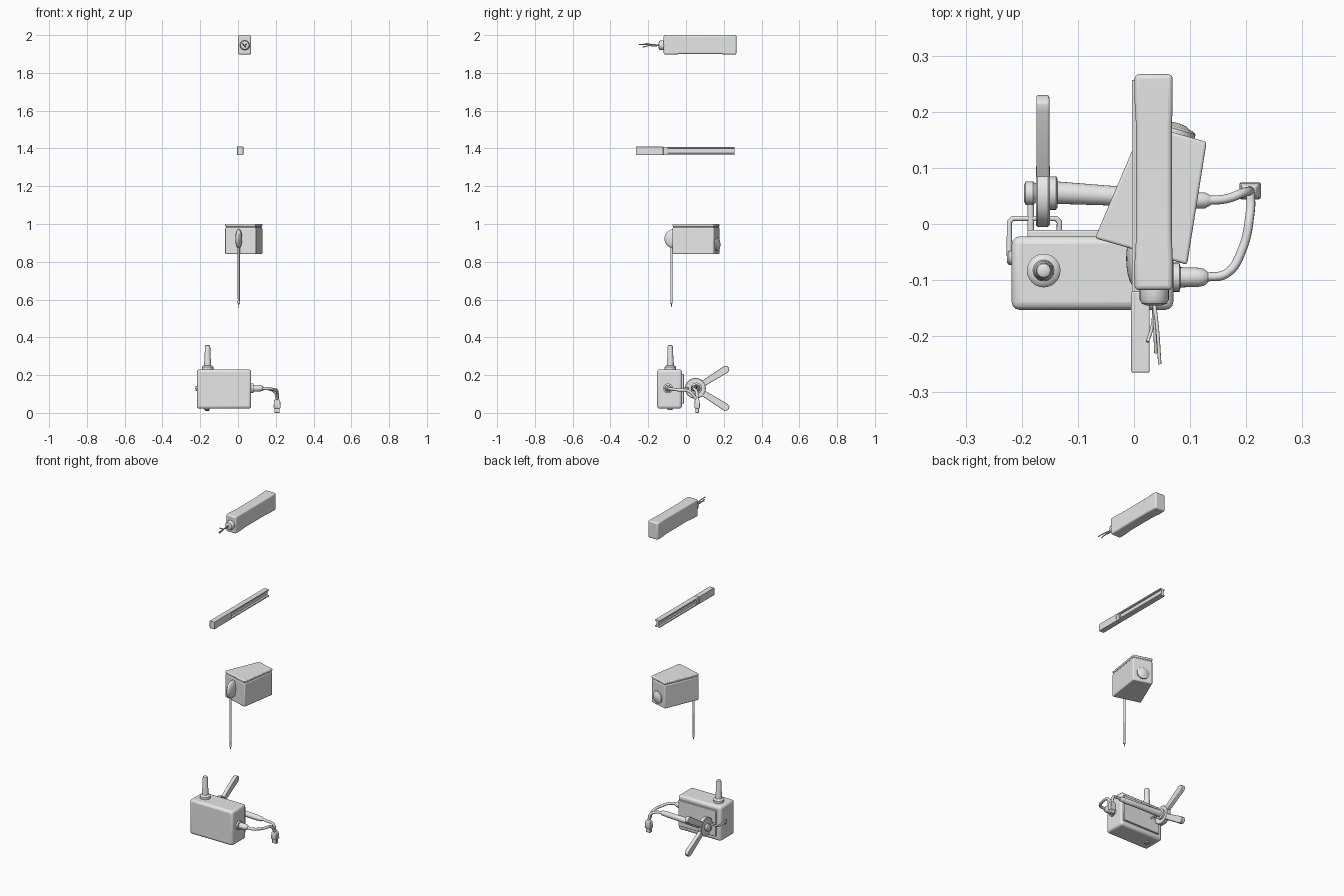
import bpy, bmesh, math
from mathutils import Vector

cube = bpy.data.objects.get("Cube")
if cube:
    bpy.data.objects.remove(cube, do_unlink=True)

GREY = bpy.data.materials.new("plain_grey")
GREY.use_nodes = True
GREY.diffuse_color = (0.8, 0.8, 0.8, 1)
GREY.node_tree.nodes["Principled BSDF"].inputs["Base Color"].default_value = (0.8, 0.8, 0.8, 1)


def finish(name, bm, bevel=0, segments=3):
    bmesh.ops.recalc_face_normals(bm, faces=bm.faces)
    mesh = bpy.data.meshes.new(name)
    bm.to_mesh(mesh)
    bm.free()
    mesh.materials.append(GREY)
    ob = bpy.data.objects.new(name, mesh)
    bpy.context.collection.objects.link(ob)
    if bevel:
        mod = ob.modifiers.new("soft_edges", 'BEVEL')
        mod.width, mod.segments = bevel, segments
        mod.limit_method, mod.angle_limit = 'ANGLE', math.radians(40)
    bpy.ops.object.select_all(action='DESELECT')
    ob.select_set(True)
    bpy.context.view_layer.objects.active = ob
    bpy.ops.object.shade_smooth_by_angle(angle=math.radians(35))
    return ob


def loft(name, rings, bevel=0):
    """Skin closed rings of points and cap both ends."""
    bm = bmesh.new()
    loops = [[bm.verts.new(p) for p in ring] for ring in rings]
    n = len(loops[0])
    for a, b in zip(loops, loops[1:]):
        for i in range(n):
            bm.faces.new((a[i], a[(i + 1) % n], b[(i + 1) % n], b[i]))
    bm.faces.new(loops[0])
    bm.faces.new(loops[-1])
    return finish(name, bm, bevel)


def box(name, lo, hi, bevel=0):
    rect = [(lo[0], lo[1]), (hi[0], lo[1]), (hi[0], hi[1]), (lo[0], hi[1])]
    return loft(name, [[(x, y, z) for x, y in rect] for z in (lo[2], hi[2])], bevel)


def turned(name, start, axis, profile, sides=24):
    """Turn (distance, radius) pairs about an axis from start."""
    axis = Vector(axis).normalized()
    u = axis.orthogonal().normalized()
    v = axis.cross(u)
    turns = [math.tau * i / sides for i in range(sides)]
    return loft(name, [[Vector(start) + axis * d + (u * math.cos(t) + v * math.sin(t)) * r
                        for t in turns] for d, r in profile])


def tube(name, points, radius, smooth=True):
    """Round cable through a few points."""
    curve = bpy.data.curves.new(name, 'CURVE')
    curve.dimensions = '3D'
    curve.bevel_depth, curve.bevel_resolution = radius, 3
    curve.resolution_u = 8
    curve.use_fill_caps = True
    curve.materials.append(GREY)
    if smooth:
        spline = curve.splines.new('BEZIER')
        spline.bezier_points.add(len(points) - 1)
        for bp, p in zip(spline.bezier_points, points):
            bp.co = p
            bp.handle_left_type = bp.handle_right_type = 'AUTO'
    else:
        spline = curve.splines.new('POLY')
        spline.points.add(len(points) - 1)
        for sp, p in zip(spline.points, points):
            sp.co = (*p, 1)
    ob = bpy.data.objects.new(name, curve)
    bpy.context.collection.objects.link(ob)
    return ob


# Battery-like case at the top, with a slightly waisted middle
rings = []
for y, inset in ((-0.118, 0), (-0.07, 0), (-0.02, 0.003), (0.17, 0.003), (0.22, 0), (0.267, 0)):
    x0, x1, z0, z1 = 0.001 + inset, 0.069 - inset / 2, 1.897 + inset, 2.0 - inset / 2
    rings.append([(x0, y, z0), (x1, y, z0), (x1, y, z1), (x0, y, z1)])
loft("battery_case", rings, 0.008)
turned("case_nozzle", (0.036, -0.115, 1.946), (0, -1, 0),
       [(0, 0.026), (0.02, 0.026), (0.027, 0.022), (0.03, 0.014)])
for i, (x, y, z) in enumerate(((0.024, -0.21, 1.957), (0.039, -0.23, 1.936), (0.046, -0.25, 1.951))):
    tube(f"loose_wire_{i}", [(0.036, -0.14, 1.946), (0.033 + i * 0.004, -0.18, 1.943 + i * 0.004),
                             (x, y, z)], 0.003)

# Rail: solid grip in front, grooved bar behind
box("rail_grip", (-0.005, -0.265, 1.365), (0.028, -0.12, 1.41), 0.003)
half = [(0.0155, -0.021), (0.0155, -0.014), (0.006, -0.012), (0.006, 0.012),
        (0.0155, 0.014), (0.0155, 0.021)]
section = half + [(-x, z) for x, z in reversed(half)]
loft("rail_bar", [[(0.0115 + x, y, 1.3875 + z) for x, z in section] for y in (-0.12, 0.257)])
box("rail_stop", (-0.003, -0.125, 1.372), (0.026, -0.095, 1.403), 0.003)

# Tapered housing, turned about z
axis = Vector((0.276, 0.961, 0))
side = Vector((0.961, -0.276, 0))
front = Vector((0.0125, -0.049, 0))


def plan(z, grow=0):
    corners = ((-grow, -1, 0.0855), (-grow, 1, 0.0855), (0.22 + grow, 1, 0.0585), (0.22 + grow, -1, 0.0585))
    return [front + axis * d + side * s * (w + grow) + Vector((0, 0, z)) for d, s, w in corners]


loft("tapered_housing", [plan(0.84), plan(0.982)], 0.006)
loft("housing_seam", [plan(0.975, -0.004), plan(0.99, -0.004)])
loft("housing_lid", [plan(0.986), plan(1.0)], 0.005)
turned("round_lens", front + axis * 0.215 + Vector((0, 0, 0.892)), axis,
       [(0, 0.036), (0.012, 0.036), (0.016, 0.03), (0.017, 0.024), (0.021, 0.017), (0.023, 0.006)])

# Flat dome and the long probe hanging below it
bm = bmesh.new()
bmesh.ops.create_uvsphere(bm, u_segments=24, v_segments=14, radius=1)
bmesh.ops.scale(bm, vec=(0.018, 0.052, 0.052), verts=bm.verts)
bmesh.ops.translate(bm, vec=(0.004, -0.062, 0.922), verts=bm.verts)
finish("front_dome", bm)
turned("long_probe", (0.004, -0.077, 0.93), (0, 0, -1),
       [(0, 0.006), (0.335, 0.0055), (0.34, 0.0065), (0.35, 0.0065), (0.353, 0.003), (0.375, 0.0006)], 12)

# Main box with its back plate and small fittings
box("main_box", (-0.218, -0.153, 0.022), (0.07, -0.022, 0.23), 0.014)
box("back_plate", (-0.19, -0.025, 0.05), (0.06, -0.011, 0.205), 0.003)
turned("foot_button", (-0.165, -0.085, 0.025), (0, 0, -1), [(0, 0.014), (0.008, 0.014), (0.011, 0.01)])
turned("side_button", (-0.215, -0.06, 0.13), (-1, 0, 0), [(0, 0.013), (0.008, 0.013), (0.011, 0.009)])
tube("wire_handle", [(-0.222, -0.057, 0.13), (-0.222, 0.004, 0.13), (-0.216, 0.01, 0.13),
                     (-0.139, 0.01, 0.13), (-0.133, 0.004, 0.13), (-0.133, -0.015, 0.13)], 0.005, False)

# Aerial on top of the box
turned("aerial", (-0.161, -0.083, 0.225), (0, 0, 1),
       [(0, 0.03), (0.018, 0.03), (0.024, 0.025), (0.026, 0.019), (0.06, 0.017),
        (0.065, 0.016), (0.125, 0.014), (0.132, 0.012), (0.135, 0.007)])

# Clip: hub, two splayed arms and a jaw
HUB = Vector((0, 0.05, 0.13))
turned("clip_disc", HUB + Vector((-0.175, 0, 0)), (1, 0, 0), [(0, 0.052), (0.003, 0.055), (0.022, 0.055), (0.025, 0.052)], 32)
for label, s in (("upper", 1), ("lower", -1)):
    a = s * math.radians(32)
    along = Vector((0, math.cos(a), math.sin(a)))
    across = Vector((0, -math.sin(a), math.cos(a)))
    outline = [(0, -0.026), (0.06, -0.016), (0.19, -0.02), (0.204, -0.013), (0.208, 0),
               (0.204, 0.013), (0.19, 0.02), (0.06, 0.016), (0, 0.026)]
    loft(f"clip_arm_{label}", [[HUB + along * d + across * w + Vector((x, 0, 0)) for d, w in outline]
                               for x in (-0.174, -0.151)], 0.003)
turned("hub_cap", HUB + Vector((-0.196, 0.005, 0)), (1, 0, 0), [(0, 0.015), (0.003, 0.021), (0.016, 0.021), (0.022, 0.016)])
turned("hub_collar", HUB + Vector((-0.152, 0.005, 0)), (1, 0, 0), [(0, 0.03), (0.013, 0.03), (0.016, 0.025)])
tube("jaw_hook", [(-0.184, 0.045, 0.13), (-0.184, 0.02, 0.13), (-0.184, -0.015, 0.13)], 0.006)

# Arm from the clip to the cable sleeve
start, end = Vector((-0.14, 0.056, 0.13)), Vector((0.112, 0.042, 0.13))
turned("cross_arm", start, end - start, [(0, 0.02), (0.16, 0.016), (0.24, 0.016), (0.252, 0.012)])
turned("arm_sleeve", end - Vector((0.01, 0, 0)), (1, 0, 0), [(0, 0.015), (0.025, 0.014), (0.034, 0.009)])
turned("box_sleeve", (0.065, -0.095, 0.13), (1, 0, 0),
       [(0, 0.026), (0.016, 0.026), (0.018, 0.018), (0.05, 0.017), (0.06, 0.015), (0.067, 0.009)])

# Cables meeting at the plug
tube("box_cable", [(0.125, -0.095, 0.13), (0.165, -0.088, 0.128), (0.193, -0.045, 0.122),
                   (0.207, 0.02, 0.112), (0.208, 0.056, 0.07)], 0.008)
tube("arm_cable", [(0.13, 0.042, 0.13), (0.165, 0.045, 0.126), (0.195, 0.056, 0.112), (0.208, 0.059, 0.07)], 0.008)
plug = [(0.075, 0.009, 0.007), (0.066, 0.016, 0.013), (0.03, 0.019, 0.015), (0.022, 0.015, 0.011)]
loft("plug_hood", [[(0.207 + sx * w, 0.059 + sy * d, z) for sx, sy in ((-1, -1), (1, -1), (1, 1), (-1, 1))]
                   for z, w, d in plug], 0.003)
box("plug_tip", (0.193, 0.05, 0.0), (0.221, 0.068, 0.03), 0.002)
